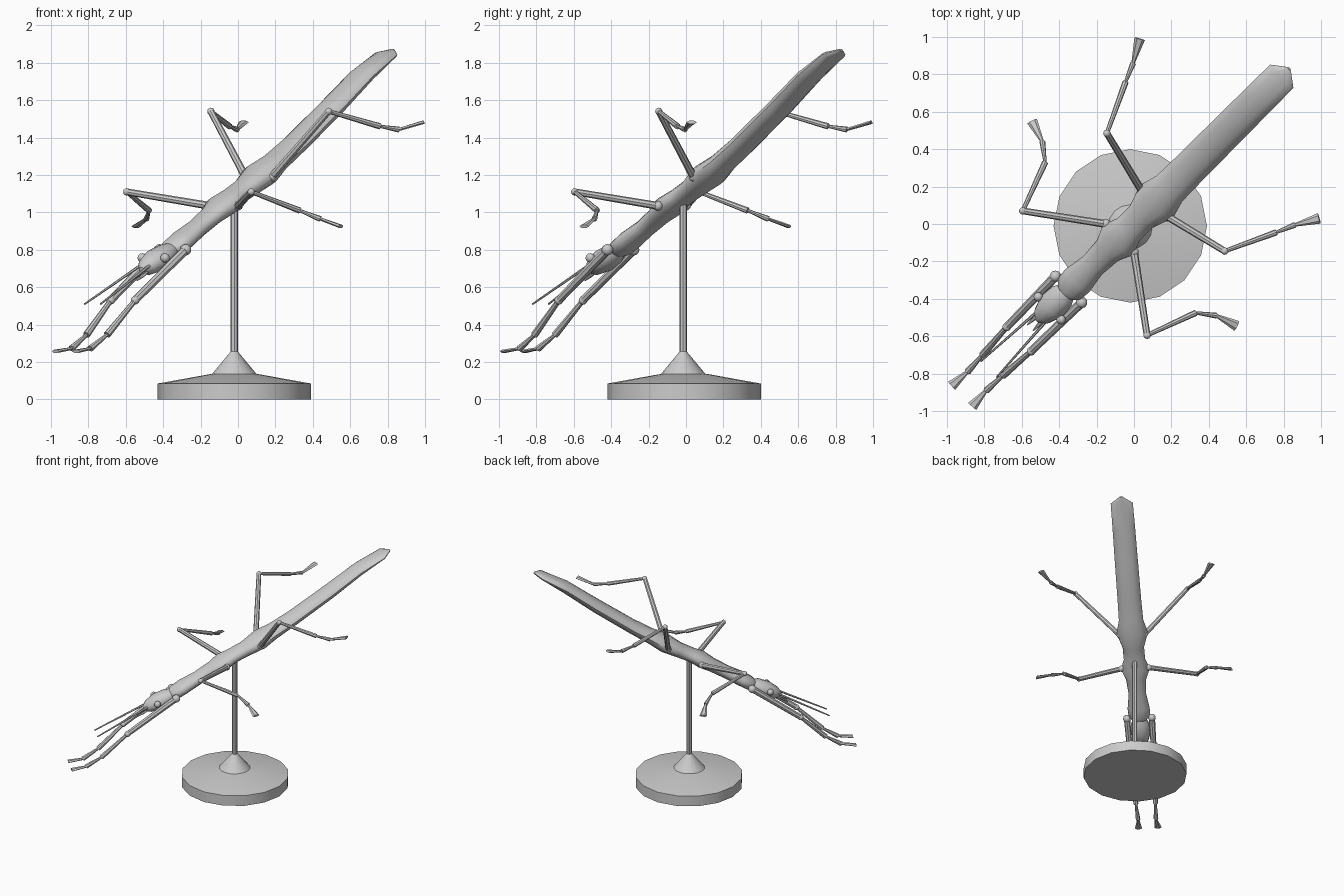
import bpy, bmesh, math
from mathutils import Vector

if "Cube" in bpy.data.objects:
    bpy.data.objects.remove(bpy.data.objects["Cube"])

grey = bpy.data.materials.new("plain_grey")
grey.diffuse_color = (0.6, 0.6, 0.6, 1)
grey.use_nodes = True
grey.node_tree.nodes["Principled BSDF"].inputs["Base Color"].default_value = grey.diffuse_color
Z = Vector((0, 0, 1))


def finish(name, bm, angle=40):
    bmesh.ops.recalc_face_normals(bm, faces=bm.faces)
    me = bpy.data.meshes.new(name)
    bm.to_mesh(me)
    bm.free()
    me.materials.append(grey)
    ob = bpy.data.objects.new(name, me)
    bpy.context.collection.objects.link(ob)
    bpy.ops.object.select_all(action='DESELECT')
    ob.select_set(True)
    bpy.context.view_layer.objects.active = ob
    bpy.ops.object.shade_smooth_by_angle(angle=math.radians(angle))
    return ob


def loft(name, stations, sides, angle=40):
    """Skin elliptical rings (centre, half width, half depth) along a path."""
    bm = bmesh.new()
    axis = (Vector(stations[-1][0]) - Vector(stations[0][0])).normalized()
    side = axis.cross(Z).normalized()
    up = side.cross(axis)
    rings = []
    for c, w, d in stations:
        ring = []
        for i in range(sides):
            a = 2 * math.pi * i / sides
            ring.append(bm.verts.new(Vector(c) + side * w * math.cos(a) + up * d * math.sin(a)))
        rings.append(ring)
    for r, s in zip(rings, rings[1:]):
        for i in range(sides):
            j = (i + 1) % sides
            bm.faces.new((r[i], r[j], s[j], s[i]))
    bm.faces.new(rings[0])
    bm.faces.new(rings[-1])
    return finish(name, bm, angle)


def lathe(name, x, y, profile, sides):
    """Revolve (radius, height) points around a vertical line."""
    bm = bmesh.new()
    rings = [[bm.verts.new((x + r * math.cos(2 * math.pi * i / sides),
                            y + r * math.sin(2 * math.pi * i / sides), z))
              for i in range(sides)] for r, z in profile]
    for r, s in zip(rings, rings[1:]):
        for i in range(sides):
            j = (i + 1) % sides
            bm.faces.new((r[i], r[j], s[j], s[i]))
    bm.faces.new(rings[0])
    bm.faces.new(rings[-1])
    return finish(name, bm, 30)


# Display stand
lathe("stand_base", -0.02, -0.01,
      [(0.41, 0), (0.41, 0.085), (0.12, 0.137)], 16)
lathe("stand_cone", -0.02, -0.015, [(0.12, 0.135), (0.02, 0.255)], 16)
lathe("stand_rod", -0.02, -0.015, [(0.02, 0.24), (0.02, 1.07)], 8)


# Body and head run along the diagonal x = y: (t, z, half width, half depth)
def diagonal(rows):
    return [((t, t, z), w, d) for t, z, w, d in rows]


loft("body", diagonal([
    (0.83, 1.868, 0.012, 0.008), (0.79, 1.843, 0.088, 0.022),
    (0.66, 1.73, 0.09, 0.042), (0.5, 1.56, 0.092, 0.048),
    (0.3, 1.36, 0.094, 0.05), (0.19, 1.26, 0.097, 0.055),
    (0.12, 1.2, 0.125, 0.066), (0.04, 1.13, 0.085, 0.055),
    (-0.03, 1.08, 0.085, 0.052), (-0.085, 1.035, 0.115, 0.058),
    (-0.14, 0.985, 0.08, 0.05), (-0.22, 0.915, 0.07, 0.048),
    (-0.3, 0.85, 0.088, 0.052), (-0.345, 0.81, 0.085, 0.05),
    (-0.365, 0.795, 0.055, 0.04)]), 12, 50)
loft("head", diagonal([
    (-0.35, 0.805, 0.045, 0.035), (-0.385, 0.78, 0.072, 0.056),
    (-0.44, 0.742, 0.08, 0.064), (-0.49, 0.708, 0.055, 0.048),
    (-0.515, 0.69, 0.02, 0.02)]), 12, 50)

# Leg joints on the right: hip, knee, ankle, foot start, foot end
legs = {
    "front": ([(-0.28, -0.42, 0.80), (-0.55, -0.68, 0.53), (-0.70, -0.81, 0.345),
               (-0.79, -0.89, 0.272), (-0.865, -0.975, 0.257)], 0.025),
    "middle": ([(0.0, -0.15, 1.035), (0.07, -0.595, 1.11), (0.33, -0.475, 1.01),
                (0.44, -0.49, 0.965), (0.55, -0.545, 0.925)], 0.021),
    "hind": ([(0.18, 0.04, 1.19), (0.485, -0.145, 1.54), (0.76, -0.045, 1.46),
              (0.86, -0.005, 1.443), (0.99, 0.03, 1.482)], 0.021),
}
parts = ["upper_leg", "lower_leg", "ankle"]

for label, swap in (("right", False), ("left", True)):
    def place(p):
        # The two sides mirror across the plane x = y
        return Vector((p[1], p[0], p[2])) if swap else Vector(p)

    for pair, (joints, r) in legs.items():
        pts = [place(p) for p in joints]
        tapers = [(r, r * 0.85), (r * 0.55, r * 0.8), (r * 0.4, r * 0.75)]
        for part, a, b, (r0, r1) in zip(parts, pts, pts[1:], tapers):
            loft(f"{pair}_{part}_{label}", [(a, r0, r0), (b, r1, r1)], 8)
        # Flared flat foot
        loft(f"{pair}_foot_{label}", [(pts[3], 0.009, 0.009), (pts[4], 0.029, 0.01)], 6)
        # Rounded knee and hip joints
        for joint, c, s in (("hip", pts[0], r * 1.25), ("knee", pts[1], r * 0.95)):
            bm = bmesh.new()
            bmesh.ops.create_icosphere(bm, subdivisions=2, radius=s)
            bmesh.ops.translate(bm, verts=bm.verts, vec=c)
            finish(f"{pair}_{joint}_{label}", bm)

    # Antenna
    loft(f"antenna_{label}", [(place((-0.435, -0.48, 0.745)), 0.009, 0.009),
                              (place((-0.735, -0.82, 0.51)), 0.005, 0.005)], 6)
    # Mouth feeler below the head
    loft(f"mouth_feeler_{label}", [(place((-0.475, -0.5, 0.69)), 0.008, 0.008),
                                   (place((-0.51, -0.54, 0.66)), 0.011, 0.008),
                                   (place((-0.54, -0.57, 0.635)), 0.003, 0.003)], 6)
    # Eye
    bm = bmesh.new()
    bmesh.ops.create_uvsphere(bm, u_segments=12, v_segments=8, radius=0.025)
    bmesh.ops.translate(bm, verts=bm.verts, vec=place((-0.39, -0.512, 0.757)))
    finish(f"eye_{label}", bm)
